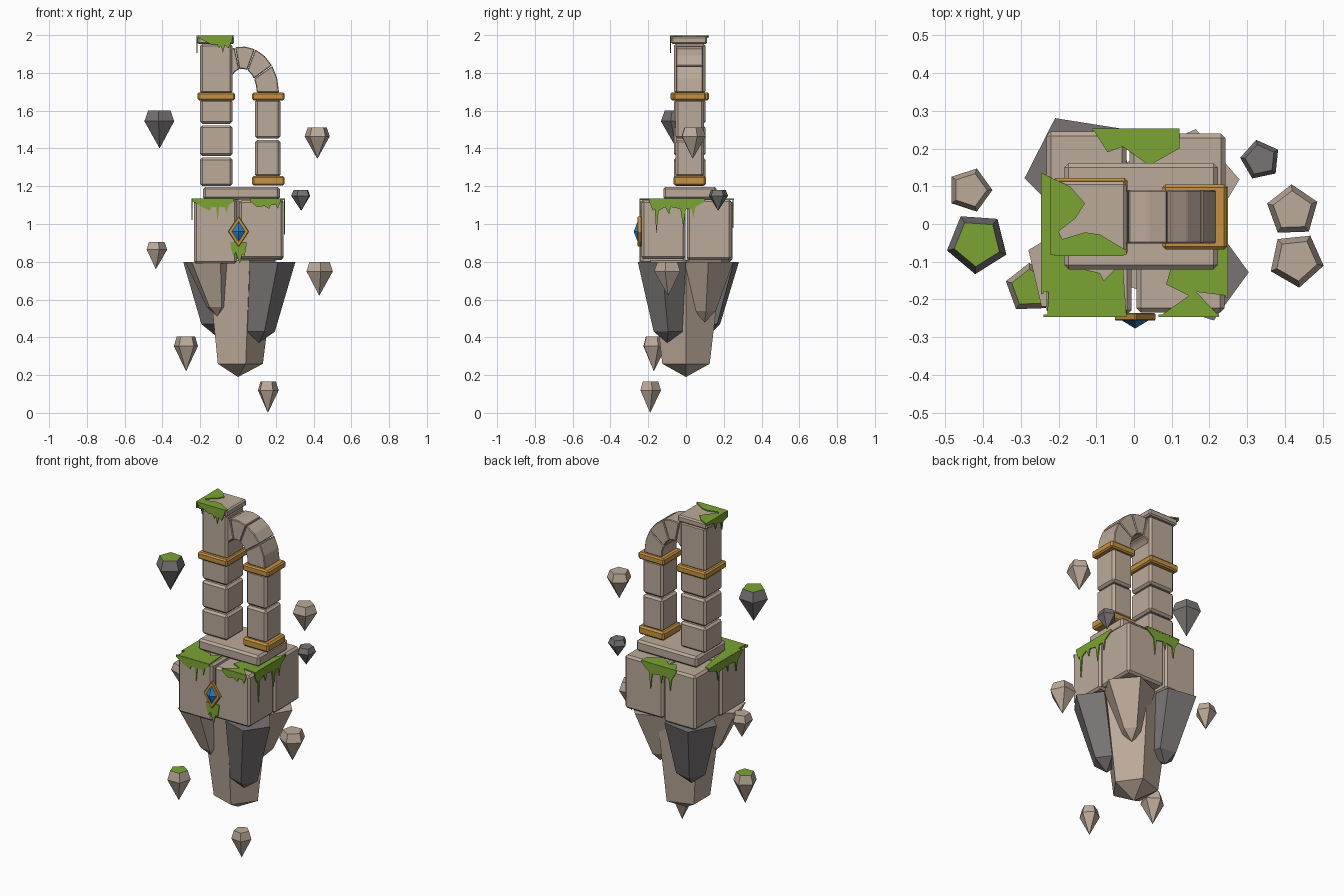
import bpy, bmesh, math
from mathutils import Vector

if "Cube" in bpy.data.objects:
    bpy.data.objects.remove(bpy.data.objects["Cube"])


def material(name, rgb):
    m = bpy.data.materials.new(name)
    m.diffuse_color = (*rgb, 1)
    m.use_nodes = True
    m.node_tree.nodes["Principled BSDF"].inputs["Base Color"].default_value = m.diffuse_color
    return m


STONE = material("beige stone", (0.50, 0.40, 0.32))
DARK = material("dark rock", (0.19, 0.175, 0.175))
GOLD = material("gold trim", (0.56, 0.29, 0.055))
GRASS = material("moss green", (0.20, 0.37, 0.035))
BLUE = material("blue gem", (0.03, 0.22, 0.55))


def finish(name, bm, *mats):
    bmesh.ops.recalc_face_normals(bm, faces=bm.faces)
    me = bpy.data.meshes.new(name)
    bm.to_mesh(me)
    bm.free()
    for m in mats:
        me.materials.append(m)
    ob = bpy.data.objects.new(name, me)
    bpy.context.collection.objects.link(ob)
    return ob


def box(name, x, y, z, mat=STONE, bevel=0.012):
    bm = bmesh.new()
    bmesh.ops.create_cube(bm, size=1)
    for v in bm.verts:
        v.co = [(r[0] + r[1]) / 2 + c * (r[1] - r[0]) for r, c in zip((x, y, z), v.co)]
    bmesh.ops.bevel(bm, geom=bm.edges[:], offset=bevel, segments=1, affect='EDGES')
    return finish(name, bm, mat)


def prism(name, pts, shift, mat, bevel=0):
    """Extrude a flat outline of 3D points along shift."""
    bm = bmesh.new()
    f = bm.faces.new([bm.verts.new(p) for p in pts])
    top = bmesh.ops.extrude_face_region(bm, geom=[f])
    bmesh.ops.translate(bm, vec=shift, verts=[v for v in top['geom'] if isinstance(v, bmesh.types.BMVert)])
    if bevel:
        bmesh.ops.bevel(bm, geom=bm.edges[:], offset=bevel, segments=1, affect='EDGES')
    bmesh.ops.triangulate(bm, faces=[f for f in bm.faces if len(f.verts) > 4])
    return finish(name, bm, mat)


def spike(name, rings, tip, rot, mat, cap_mat=None):
    """Five-sided rock: rings of (centre, radius) from the top, ending in a tip."""
    bm = bmesh.new()
    loops = []
    for c, r in rings:
        loops.append([bm.verts.new(Vector(c) + Vector((r * math.cos(a), r * math.sin(a), 0)))
                      for a in (math.radians(rot + 72 * k) for k in range(5))])
    cap = bm.faces.new(loops[0])
    for a, b in zip(loops, loops[1:]):
        for k in range(5):
            bm.faces.new((a[k], a[k - 1], b[k - 1], b[k]))
    t = bm.verts.new(tip)
    for k in range(5):
        bm.faces.new((loops[-1][k], loops[-1][k - 1], t))
    if cap_mat:
        cap.material_index = 1
    return finish(name, bm, mat, *([cap_mat] if cap_mat else []))


# Four foundation blocks and the slab
box("block_front_left", (-.232, -.006), (-.24, -.003), (.79, 1.13))
box("block_front_right", (.006, .24), (-.235, -.003), (.815, 1.125))
box("block_back_left", (-.232, -.02), (.006, .245), (.80, 1.125))
box("block_back_right", (-.012, .242), (.006, .24), (.81, 1.13))
box("slab", (-.185, .222), (-.12, .162), (1.13, 1.197))

# Tall left column
for i, z in enumerate([(1.2, 1.352), (1.36, 1.522), (1.53, 1.66), (1.69, 1.955)]):
    box(f"tall_column_block_{i}", (-.2, -.03), (-.063, .103), z)
box("tall_column_band", (-.215, -.017), (-.082, .122), (1.655, 1.697), GOLD, .008)
box("tall_column_cap", (-.215, -.02), (-.077, .112), (1.953, 1.993), STONE, .008)

# Short right column
for i, z in enumerate([(1.25, 1.445), (1.452, 1.66)]):
    box(f"short_column_block_{i}", (.09, .225), (-.055, .095), z)
box("short_column_foot", (.075, .247), (-.067, .105), (1.203, 1.255), GOLD, .01)
box("short_column_band", (.075, .247), (-.067, .105), (1.655, 1.697), GOLD, .008)

# Broken arch made of wedge stones
def arc(a, rx, rz):
    a = math.radians(a)
    return (.022 + rx * math.cos(a), -.052, 1.697 + rz * math.sin(a))

for i, (a, b) in enumerate([(0, 35), (36, 69), (70, 101), (102, 135)]):
    steps = [a + (b - a) * k / 2 for k in range(3)]
    pts = [arc(s, .195, .243) for s in steps] + [arc(s, .077, .125) for s in reversed(steps)]
    prism(f"arch_stone_{i}", pts, (0, .142, 0), STONE, .004)

# Hanging rock shards below
spike("shard_centre", [((0, 0, .81), .2), ((0, 0, .26), .132)], (0, 0, .19), 0, STONE)
spike("shard_front_right", [((.17, -.128, .80), .134), ((.115, -.095, .43), .08)], (.11, -.1, .37), 0, DARK)
spike("shard_back_left", [((-.14, .145, .80), .152), ((-.11, .105, .47), .085)], (-.12, .12, .41), 45, DARK)
spike("shard_front_left", [((-.16, -.12, .80), .13), ((-.115, -.1, .56), .055)], (-.11, -.1, .51), 157, STONE)
spike("shard_back_right", [((.13, .105, .80), .15), ((.1, .1, .54), .06)], (.1, .1, .48), 5, STONE)

# Floating rocks: x, y, top z, tip z, radius, rotation, rock, top colour
for i, (x, y, z1, z0, r, rot, m, cap) in enumerate([
        (-.415, -.05, 1.60, 1.40, .083, 50, DARK, GRASS),
        (.42, .035, 1.51, 1.345, .07, 20, STONE, None),
        (.335, .17, 1.18, 1.07, .054, 30, DARK, None),
        (-.435, .09, .905, .76, .06, 0, STONE, None),
        (.43, -.095, .80, .62, .074, 60, STONE, None),
        (-.275, -.17, .405, .22, .067, 20, STONE, GRASS),
        (.158, -.19, .165, 0, .058, 10, STONE, None)]):
    spike(f"floating_rock_{i}", [((x, y, z1), r * .76), ((x, y, z1 - (z1 - z0) * .28), r)],
          (x, y, z0), rot, m, cap)

# Gem in a gold diamond on the front
prism("gem_frame", [(.003 + a * .055, -.236, .96 + b * .082) for a, b in ((1, 0), (0, 1), (-1, 0), (0, -1))],
      (0, -.02, 0), GOLD, .003)
bm = bmesh.new()
rim = [bm.verts.new((.003 + a * .036, -.255, .96 + b * .056)) for a, b in ((1, 0), (0, 1), (-1, 0), (0, -1))]
peak = bm.verts.new((.003, -.277, .96))
bm.faces.new(rim)
for k in range(4):
    bm.faces.new((rim[k], rim[k - 1], peak))
finish("gem", bm, BLUE)

# Moss sheets lying on top
for name, z, pts in [
        ("moss_top_left", 1.128, [(-.243, .135), (-.213, .12), (-.19, 0), (-.175, -.11), (-.09, -.13), (-.08, -.15),
                                  (-.03, -.10), (-.02, -.243), (-.23, -.243), (-.226, -.18), (-.243, -.18)]),
        ("moss_top_right", 1.128, [(.07, -.243), (.225, -.243), (.165, -.18), (.248, -.19), (.248, .1), (.21, .02),
                                   (.19, -.1), (.10, -.11), (.085, -.16), (.145, -.19)]),
        ("moss_top_back", 1.128, [(-.11, .253), (.12, .253), (.12, .2), (.04, .155), (-.03, .205), (-.07, .19)]),
        ("moss_cap_left", 1.992, [(-.218, .122), (-.17, .1), (-.13, .055), (-.155, .015), (-.2, -.02), (-.19, -.04),
                                  (-.13, -.022), (-.09, -.028), (-.02, -.07), (-.02, -.082), (-.218, -.082)])]:
    prism(name, [(x, y, z) for x, y in pts], (0, 0, .007), GRASS)


# Moss drips hanging on the sides: rows of (distance along, height)
def drips(name, axis, depth, top, low):
    start, end = low[0][0], low[-1][0]
    pts = [(start, top), *low, (end, top)]
    if axis == 'x':
        prism(name, [(u, depth, z) for u, z in pts], (0, .006, 0), GRASS)
    else:
        prism(name, [(depth, u, z) for u, z in pts], (.006, 0, 0), GRASS)


drips("drip_front_left", 'x', -.246, 1.134, [
    (-.24, 1.12), (-.19, 1.09), (-.15, 1.07), (-.14, 1.09), (-.115, 1.09), (-.108, 1.01), (-.1, 1.09),
    (-.07, 1.09), (-.06, 1.06), (-.05, 1.1), (-.02, 1.12)])
drips("drip_front_right", 'x', -.246, 1.134, [
    (.065, 1.12), (.1, 1.09), (.14, 1.095), (.165, 1.08), (.175, 1.1), (.2, 1.1), (.21, 1.08), (.225, 1.12)])
drips("drip_right", 'y', .243, 1.134, [
    (-.195, 1.12), (-.175, 1.07), (-.165, 1.08), (-.157, .945), (-.145, 1.07), (-.11, 1.09), (-.09, 1.05),
    (-.08, 1.09), (-.03, 1.08), (-.015, .985), (0, 1.08), (.03, 1.08), (.038, 1.03), (.05, 1.09), (.1, 1.12)])
drips("drip_left", 'y', -.246, 1.134, [
    (-.185, 1.12), (-.14, 1.08), (-.13, 1.02), (-.12, 1.08), (-.06, 1.09), (-.05, 1.05), (-.04, 1.09),
    (.03, 1.08), (.04, 1.03), (.055, 1.09), (.135, 1.12)])
drips("drip_back", 'x', .246, 1.134, [
    (-.11, 1.12), (-.08, 1.07), (-.07, 1.0), (-.06, 1.07), (-.02, 1.08), (-.01, 1.03), (0, 1.08),
    (.05, 1.07), (.06, .98), (.07, 1.08), (.12, 1.12)])
drips("drip_cap_front", 'x', -.085, 1.999, [
    (-.21, 1.985), (-.17, 1.965), (-.14, 1.95), (-.11, 1.95), (-.1, 1.93), (-.09, 1.945), (-.08, 1.905),
    (-.07, 1.945), (-.05, 1.93), (-.035, 1.965), (-.028, 1.985)])
drips("drip_cap_left", 'y', -.221, 1.999, [
    (-.082, 1.96), (-.04, 1.95), (-.03, 1.905), (-.02, 1.95), (.02, 1.96), (.03, 1.93), (.045, 1.97), (.12, 1.985)])
# Moss tuft under the gem
drips("moss_under_gem", 'x', -.246, .905, [
    (-.04, .88), (-.025, .83), (-.012, .85), (0, .815), (.01, .79), (.022, .84), (.035, .83), (.045, .89)])
